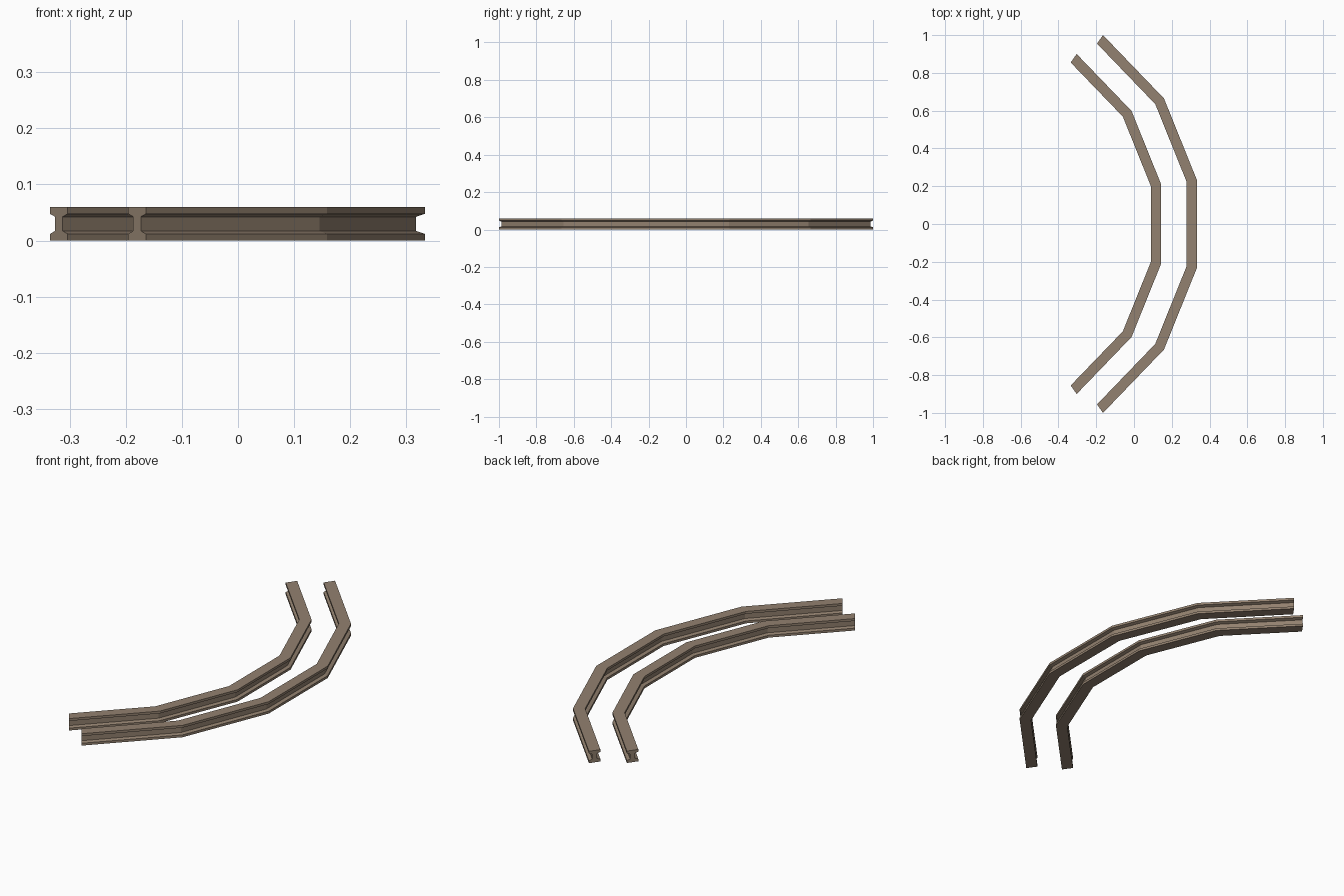
import bpy, bmesh, math

if "Cube" in bpy.data.objects:
    bpy.data.objects.remove(bpy.data.objects["Cube"])

steel = bpy.data.materials.new("rusty brown steel")
steel.diffuse_color = (0.29, 0.22, 0.16, 1)
steel.use_nodes = True
steel.node_tree.nodes["Principled BSDF"].inputs["Base Color"].default_value = steel.diffuse_color

# I-beam cross-section: (distance inward from outer edge, height)
W, H, INSET = 0.055, 0.0595, 0.0158
EDGE, WEB = 0.0118, 0.0172
half = [(0, 0), (0, EDGE), (INSET, WEB), (INSET, H - WEB), (0, H - EDGE), (0, H)]
PROFILE = half + [(W - d, z) for d, z in reversed(half)]

SEGMENTS = 5
SWEEP = math.radians(54.9)   # half angle of the bend


def curved_rail(name, radius, centre_x):
    bm = bmesh.new()
    rings = []
    for i in range(SEGMENTS + 1):
        a = -SWEEP + 2 * SWEEP * i / SEGMENTS
        rings.append([bm.verts.new((centre_x + (radius - d) * math.cos(a),
                                    (radius - d) * math.sin(a), z))
                      for d, z in PROFILE])
    n = len(PROFILE)
    for r0, r1 in zip(rings, rings[1:]):
        for j in range(n):
            k = (j + 1) % n
            bm.faces.new((r0[j], r0[k], r1[k], r1[j]))
    # end caps
    bm.faces.new(rings[0])
    bm.faces.new(rings[-1])
    bmesh.ops.recalc_face_normals(bm, faces=bm.faces[:])
    mesh = bpy.data.meshes.new(name)
    bm.to_mesh(mesh)
    bm.free()
    mesh.materials.append(steel)
    obj = bpy.data.objects.new(name, mesh)
    bpy.context.collection.objects.link(obj)
    return obj


# the two rails of the bend
curved_rail("outer_rail", 1.2223, -0.867)
curved_rail("inner_rail", 1.1, -0.936)
